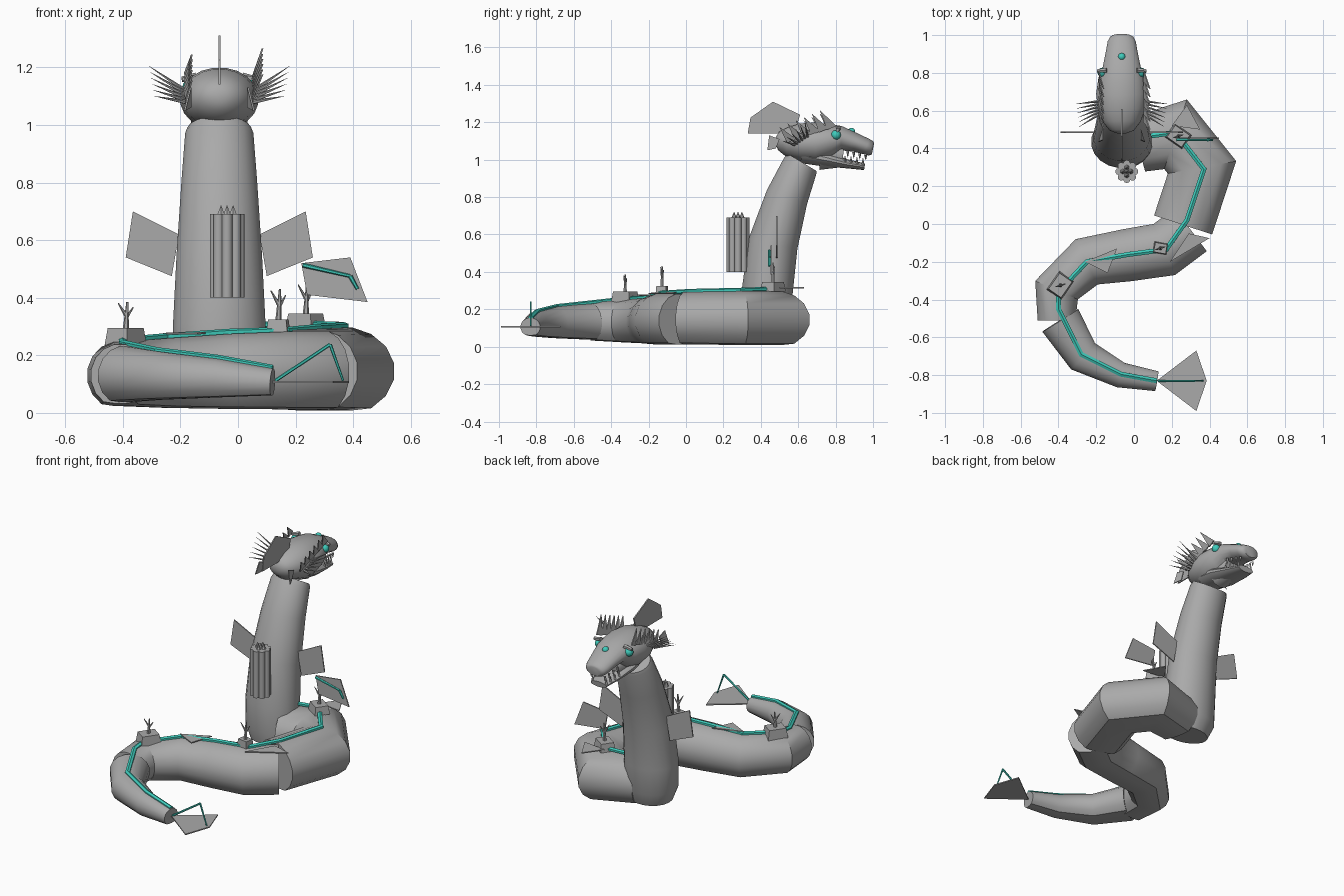
import bpy, bmesh, math
from mathutils import Vector, Matrix


def material(name, rgb):
    m = bpy.data.materials.new(name)
    m.diffuse_color = (*rgb, 1)
    return m


GREY = material("stone grey", (0.40, 0.40, 0.40))
TEAL = material("bright teal", (0.05, 0.60, 0.50))
CX = -0.065  # centre line of the neck and head


def finish(name, bm, mat, smooth=None):
    bmesh.ops.recalc_face_normals(bm, faces=bm.faces)
    me = bpy.data.meshes.new(name)
    bm.to_mesh(me)
    bm.free()
    me.materials.append(mat)
    ob = bpy.data.objects.new(name, me)
    bpy.context.collection.objects.link(ob)
    if smooth:
        bpy.ops.object.select_all(action='DESELECT')
        ob.select_set(True)
        bpy.context.view_layer.objects.active = ob
        bpy.ops.object.shade_smooth_by_angle(angle=math.radians(smooth))
    return ob


def tube(name, pts, mat=GREY, n=16, side=None, flat=1.0, smooth=32):
    """Mitred sweep through (x, y, z, side radius, up radius) points."""
    bm = bmesh.new()
    rings = []
    P = [Vector(p[:3]) for p in pts]
    for i, p in enumerate(pts):
        a = (P[i] - P[max(i - 1, 0)]).normalized()
        b = (P[min(i + 1, len(P) - 1)] - P[i]).normalized()
        t = (a + b).normalized()
        s = Vector(side) if side else t.cross(Vector((0, 0, 1))).normalized()
        u = s.cross(t).normalized()
        mitre = 1 / max(0.75, t.dot(b if b.length else a)) if not side else 1
        ring = []
        for k in range(n):
            w = 2 * math.pi * (k + 0.5) / n
            ring.append(bm.verts.new(P[i] + s * (math.cos(w) * p[3] * mitre)
                                     + u * (max(math.sin(w), -flat) * p[4])))
        rings.append(ring)
    for r, q in zip(rings, rings[1:]):
        for k in range(n):
            bm.faces.new((r[k], r[(k + 1) % n], q[(k + 1) % n], q[k]))
    bm.faces.new(rings[0])
    bm.faces.new(rings[-1])
    return finish(name, bm, mat, smooth)


def plate(name, pts, off, mat=GREY):
    """Thin flat polygon thickened by the vector off."""
    bm = bmesh.new()
    off = Vector(off)
    f = bm.faces.new([bm.verts.new(Vector(p) - off / 2) for p in pts])
    g = bmesh.ops.extrude_face_region(bm, geom=[f])
    bmesh.ops.translate(bm, vec=off, verts=[v for v in g["geom"] if isinstance(v, bmesh.types.BMVert)])
    if f.is_valid is False or len(bm.faces) < len(pts) + 2:
        bm.faces.new([bm.verts.new(Vector(p) - off / 2) for p in pts])
    return finish(name, bm, mat)


def rod(name, a, b, r1, r2, mat=GREY, n=6, smooth=None):
    """Cone or cylinder from a to b."""
    a, b = Vector(a), Vector(b)
    bm = bmesh.new()
    m = Matrix.Translation((a + b) / 2) @ (b - a).to_track_quat('Z', 'Y').to_matrix().to_4x4()
    bmesh.ops.create_cone(bm, cap_ends=True, segments=n, radius1=r1, radius2=r2,
                          depth=(b - a).length, matrix=m)
    return finish(name, bm, mat, smooth)


def ball(name, c, r, mat):
    bm = bmesh.new()
    bmesh.ops.create_uvsphere(bm, u_segments=12, v_segments=8, radius=r, matrix=Matrix.Translation(c))
    return finish(name, bm, mat, 60)


# Coiled body in three overlapping lengths
tube("body_front", [(0.02, 0.42, 0.145, 0.15, 0.14), (0.22, 0.475, 0.145, 0.165, 0.155),
                    (0.36, 0.30, 0.145, 0.165, 0.155), (0.26, -0.005, 0.145, 0.165, 0.15)], flat=0.88)
tube("body_middle", [(0.30, -0.03, 0.14, 0.145, 0.145), (0.16, -0.135, 0.14, 0.145, 0.145),
                     (-0.035, -0.165, 0.137, 0.142, 0.14), (-0.25, -0.20, 0.132, 0.13, 0.13),
                     (-0.41, -0.35, 0.13, 0.115, 0.12), (-0.41, -0.51, 0.13, 0.102, 0.11)], flat=0.88)
tube("tail", [(-0.39, -0.51, 0.13, 0.115, 0.105), (-0.27, -0.70, 0.125, 0.092, 0.09),
              (-0.07, -0.80, 0.117, 0.068, 0.072), (0.12, -0.832, 0.105, 0.054, 0.05)], flat=0.88)

# Neck and its base elbow
tube("neck", [(-0.05, 0.42, 0.06, 0.14, 0.11), (-0.06, 0.43, 0.14, 0.165, 0.135),
              (CX, 0.435, 0.30, 0.163, 0.138), (CX, 0.465, 0.55, 0.15, 0.135),
              (CX, 0.54, 0.80, 0.133, 0.115), (CX, 0.61, 0.965, 0.12, 0.098),
              (CX, 0.622, 0.985, 0.112, 0.09)], side=(1, 0, 0), n=20)

# Teal ridge along the spine
tube("spine_ridge", [(x, y, z, 0.015, 0.012) for x, y, z in (
    (0.08, 0.465, 0.305), (0.22, 0.485, 0.31), (0.37, 0.29, 0.303), (0.28, 0.02, 0.297),
    (0.17, -0.135, 0.287), (-0.035, -0.162, 0.28), (-0.25, -0.20, 0.265), (-0.40, -0.36, 0.252),
    (-0.40, -0.45, 0.242), (-0.28, -0.69, 0.216), (-0.07, -0.795, 0.19), (0.12, -0.83, 0.155))],
     TEAL, n=6, smooth=None)

# Head, snout and jaw
tube("head", [(CX, y, z, rx, rz) for y, z, rx, rz in (
    (0.48, 1.10, 0.025, 0.02), (0.495, 1.10, 0.065, 0.05), (0.54, 1.095, 0.10, 0.08),
    (0.61, 1.093, 0.128, 0.102), (0.69, 1.09, 0.137, 0.11), (0.77, 1.10, 0.125, 0.095),
    (0.83, 1.115, 0.102, 0.066), (0.91, 1.09, 0.085, 0.05), (0.965, 1.07, 0.075, 0.044),
    (0.99, 1.06, 0.062, 0.04), (1.0, 1.058, 0.045, 0.03))], side=(1, 0, 0), n=20, smooth=40)
tube("lower_jaw", [(CX, 0.62, 1.03, 0.09, 0.05), (CX, 0.74, 1.005, 0.10, 0.042),
                   (CX, 0.86, 0.978, 0.078, 0.025), (CX, 0.955, 0.962, 0.055, 0.018)],
     side=(1, 0, 0), n=16)
rod("mouth_lining", (CX, 0.72, 1.03), (CX, 0.84, 1.02), 0.085, 0.06, n=12, smooth=40)
ball("forehead_gem", (CX, 0.885, 1.15), 0.02, TEAL)
for s in (-1, 1):
    ball("eye", (CX + s * 0.102, 0.802, 1.132), 0.026, TEAL)
    rod("brow", (CX + s * 0.08, 0.815, 1.168), (CX + s * 0.13, 0.81, 1.158), 0.014, 0.01)
    for i in range(4):
        y = 0.85 + i * 0.032
        x = CX + s * (0.068 - i * 0.007)
        rod("lower_tooth", (x, y, 0.985 - i * 0.005), (x, y, 1.022 - i * 0.004), 0.009, 0.001, n=4)
        rod("upper_tooth", (x, y + 0.015, 1.05 - i * 0.008), (x, y + 0.015, 1.012 - i * 0.005), 0.009, 0.001, n=4)
    # Fan of cheek spikes
    for i in range(6):
        rod("cheek_spike", (CX + s * 0.12, 0.58 + i * 0.014, 1.08 + i * 0.008),
            (CX + s * (0.225 + 0.004 * i), 0.515 + i * 0.024, 1.10 + i * 0.021), 0.008, 0.0005, n=5)
    # Row of blades sweeping up the side of the head, taller on one side
    for i in range(6):
        y, z, h = 0.54 + i * 0.043, 1.09 + i * 0.014, (0.085 if s > 0 else 0.065) + 0.004 * i
        plate("frill_blade", [(CX + s * 0.115, y, z), (CX + s * 0.12, y + 0.05, z + 0.02),
                              (CX + s * (0.15 if s > 0 else 0.095), y - 0.04, z + h)], (0.006, 0, 0))
    plate("rear_frill", [(CX + s * 0.10, 0.50, 1.11), (CX + s * 0.10, 0.445, 1.13),
                         (CX + s * 0.12, 0.435, 1.05), (CX + s * 0.10, 0.48, 1.06)], (0.006, 0, 0))
    # Neck fins
    plate("neck_fin", [(CX + s * 0.14, 0.485, 0.62), (CX + s * 0.30, 0.485, 0.70),
                       (CX + s * 0.325, 0.485, 0.54), (CX + s * 0.165, 0.485, 0.475)], (0, 0.007, 0))
plate("head_crest", [(CX, 0.33, 1.14), (CX, 0.345, 1.225), (CX, 0.465, 1.31),
                     (CX, 0.61, 1.24), (CX, 0.58, 1.14)], (0.007, 0, 0))

# Standing back fin with teal edge
plate("back_fin", [(0.22, 0.455, 0.52), (0.39, 0.455, 0.54), (0.45, 0.455, 0.385),
                   (0.24, 0.455, 0.41)], (0, 0.007, 0))
for a, b in (((0.225, 0.445, 0.513), (0.39, 0.445, 0.475)), ((0.39, 0.445, 0.475), (0.415, 0.445, 0.43))):
    rod("back_fin_edge", a, b, 0.008, 0.006, TEAL)

# Flat fins lying along the back
plate("flat_fin_front", [(0.20, 0.52, 0.315), (0.28, 0.63, 0.315), (0.35, 0.50, 0.315)], (0, 0, 0.006))
plate("flat_fin_middle", [(0.29, -0.05, 0.29), (0.40, -0.075, 0.285), (0.19, -0.20, 0.285)], (0, 0, 0.006))
plate("flat_fin_rear", [(-0.09, -0.13, 0.28), (-0.26, -0.20, 0.275), (-0.14, -0.26, 0.275)], (0, 0, 0.006))

# Tail fluke and its teal frame
plate("tail_fluke", [(0.12, -0.83, 0.107), (0.33, -0.67, 0.107), (0.385, -0.83, 0.107),
                     (0.33, -0.99, 0.107)], (0, 0, 0.007))
rod("fluke_stay_long", (0.13, -0.83, 0.112), (0.32, -0.83, 0.238), 0.006, 0.006, TEAL)
rod("fluke_stay_short", (0.32, -0.83, 0.238), (0.365, -0.83, 0.112), 0.006, 0.004, TEAL)

# Bundle of tubes with pointed tips behind the neck
for i in range(9):
    w = 2 * math.pi * i / 8
    r = 0 if i == 8 else 0.042
    x, y = -0.038 + r * math.cos(w), 0.278 + r * math.sin(w)
    rod("bundle_tube", (x, y, 0.40), (x, y, 0.69), 0.019 if r else 0.032, 0.019 if r else 0.032, n=10, smooth=40)
    if i % 2 == 0:
        x, y = (x - 0.038) / 2, (y + 0.278) / 2
        rod("bundle_tip", (x, y, 0.685), (x, y, 0.72), 0.016, 0.001, n=6)

# Back mounts carrying forked spines
for cx, cy, z0, z1, w, d, ang, top in ((-0.39, -0.325, 0.235, 0.295, 0.12, 0.095, 55, 0.385),
                                       (0.14, -0.128, 0.27, 0.325, 0.075, 0.06, -10, 0.43),
                                       (0.235, 0.465, 0.295, 0.345, 0.11, 0.09, -35, 0.45)):
    bm = bmesh.new()
    bmesh.ops.create_cube(bm, size=1, matrix=Matrix.Translation((cx, cy, (z0 + z1) / 2))
                          @ Matrix.Rotation(math.radians(ang), 4, 'Z') @ Matrix.Diagonal((w, d, z1 - z0, 1)))
    for v in bm.verts:  # taper toward the top
        if v.co.z > (z0 + z1) / 2:
            v.co.x += (cx - v.co.x) * 0.15
            v.co.y += (cy - v.co.y) * 0.15
    finish("mount_block", bm, GREY)
    h = top - z1
    rod("spine_trunk", (cx, cy, z1 - 0.01), (cx + 0.006, cy, z1 + h), 0.011, 0.004)
    for sx, k in ((1, 0.35), (-1, 0.5)):
        rod("spine_fork", (cx, cy, z1 + h * k), (cx + sx * 0.026, cy + sx * 0.008, z1 + h * (k + 0.45)), 0.007, 0.002)
